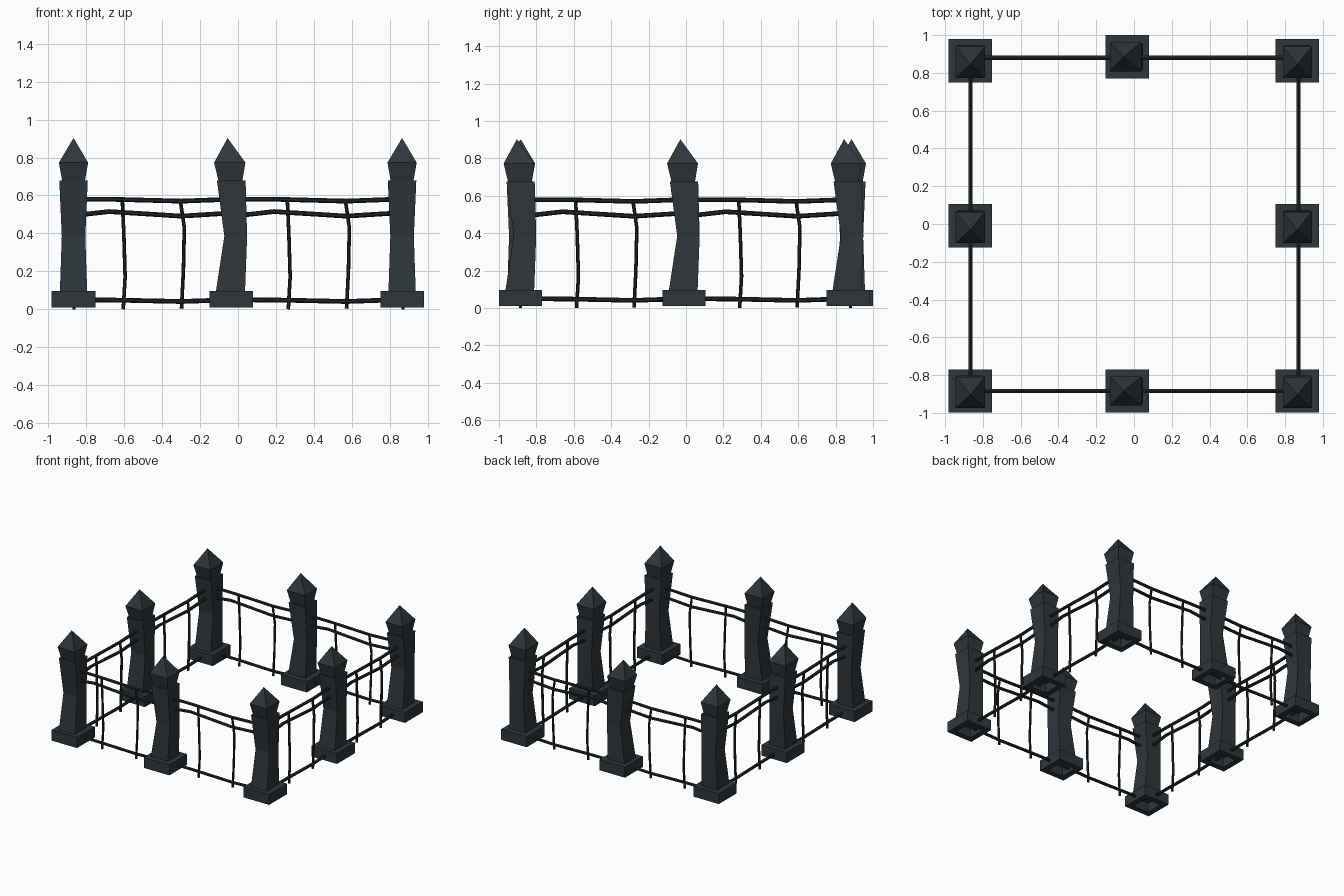
import bpy, bmesh, math
from mathutils import Vector

if "Cube" in bpy.data.objects:
    bpy.data.objects.remove(bpy.data.objects["Cube"])


def material(name, rgb):
    m = bpy.data.materials.new(name)
    m.diffuse_color = (*rgb, 1)
    m.use_nodes = True
    m.node_tree.nodes["Principled BSDF"].inputs["Base Color"].default_value = m.diffuse_color
    return m


STONE = material("dark slate stone", (0.028, 0.037, 0.044))
IRON = material("black iron", (0.014, 0.018, 0.020))


def finish(bm, name, mat):
    bmesh.ops.recalc_face_normals(bm, faces=bm.faces)
    me = bpy.data.meshes.new(name)
    bm.to_mesh(me)
    bm.free()
    me.materials.append(mat)
    ob = bpy.data.objects.new(name, me)
    bpy.context.collection.objects.link(ob)
    return ob


def loft(bm, rings, close_first=True, close_last=True):
    """Skin a list of equally sized point rings."""
    vs = [[bm.verts.new(p) for p in r] for r in rings]
    n = len(vs[0])
    for a, b in zip(vs, vs[1:]):
        for i in range(n):
            j = (i + 1) % n
            bm.faces.new((a[i], a[j], b[j], b[i]))
    if close_first:
        bm.faces.new(vs[0][::-1])
    if close_last:
        bm.faces.new(vs[-1])
    return vs


def rect(cx, cy, z, lo, hi, half, along_x):
    """Rectangle: lo..hi in the bend direction, +-half across it."""
    pts = [(lo, -half), (hi, -half), (hi, half), (lo, half)]
    if not along_x:
        pts = [(b, a) for a, b in pts]
    return [(cx + a, cy + b, z) for a, b in pts]


def post(cx, cy, along_x):
    # plinth, hollow underneath
    bm = bmesh.new()
    h, k = 0.115, 0.07
    loft(bm, [rect(cx, cy, z, -w, w, w, along_x) for z, w in
              ((0.085, k), (0.01, k), (0.01, h), (0.096, h))])
    finish(bm, "post_base", STONE)
    # bent shaft
    bm = bmesh.new()
    loft(bm, [rect(cx, cy, z, lo, hi, w, along_x) for z, lo, hi, w in
              ((0.09, -0.082, 0.072, 0.072),
               (0.385, -0.037, 0.083, 0.062),
               (0.678, -0.076, 0.075, 0.075))])
    finish(bm, "post_shaft", STONE)
    # pointed cap
    bm = bmesh.new()
    vs = loft(bm, [rect(cx, cy, 0.677, -0.068, 0.058, 0.06, along_x),
                   rect(cx, cy, 0.773, -0.091, 0.074, 0.077, along_x)],
              close_last=False)
    tip = (-0.02, 0) if along_x else (0, -0.02)
    apex = bm.verts.new((cx + tip[0], cy + tip[1], 0.903))
    for i in range(4):
        bm.faces.new((vs[1][i], vs[1][(i + 1) % 4], apex))
    finish(bm, "post_cap", STONE)


def rod(path, r, along_x, line, start, name):
    """Six sided rod along (u, z) points in a vertical plane."""
    bm = bmesh.new()
    rings = []
    for i, (u, z) in enumerate(path):
        a, b = path[max(i - 1, 0)], path[min(i + 1, len(path) - 1)]
        d = Vector((b[0] - a[0], b[1] - a[1])).normalized()
        ring = []
        for k in range(6):
            t = math.pi / 3 * k
            s = r * math.cos(t)
            p, q = start + u - d.y * s, line + r * math.sin(t)
            zz = z + d.x * s
            ring.append((p, q, zz) if along_x else (q, p, zz))
        rings.append(ring)
    loft(bm, rings)
    finish(bm, name, IRON)


RAILS = {
    "top_rail": [(0.03, 0.58), (0.2, 0.58), (0.57, 0.57), (0.83, 0.58)],
    "second_rail": [(0.03, 0.497), (0.19, 0.515), (0.57, 0.491), (0.83, 0.507)],
    "bottom_rail": [(0.03, 0.05), (0.25, 0.048), (0.57, 0.041), (0.83, 0.05)],
}
BARS = [
    [(0.26, 0.575), (0.268, 0.4), (0.275, 0.17), (0.265, 0.0)],
    [(0.567, 0.567), (0.587, 0.43), (0.582, 0.2), (0.572, 0.003)],
]


def panel(along_x, line, start):
    for name, path in RAILS.items():
        rod(path, 0.0125, along_x, line, start, name)
    for path in BARS:
        rod(path, 0.0095, along_x, line, start, "upright_bar")


# corner and side posts lean along y, front and back middle posts along x
for x in (-0.867, 0.865):
    for y in (-0.884, -0.01, 0.865):
        post(x, y, False)
for y in (-0.884, 0.885):
    post(-0.035, y, True)

# fence panels between the posts
for line in (-0.885, 0.88):
    for start in (-0.87, 0.0):
        panel(True, line, start)
for line in (-0.865, 0.87):
    for start in (-0.85, 0.022):
        panel(False, line, start)
